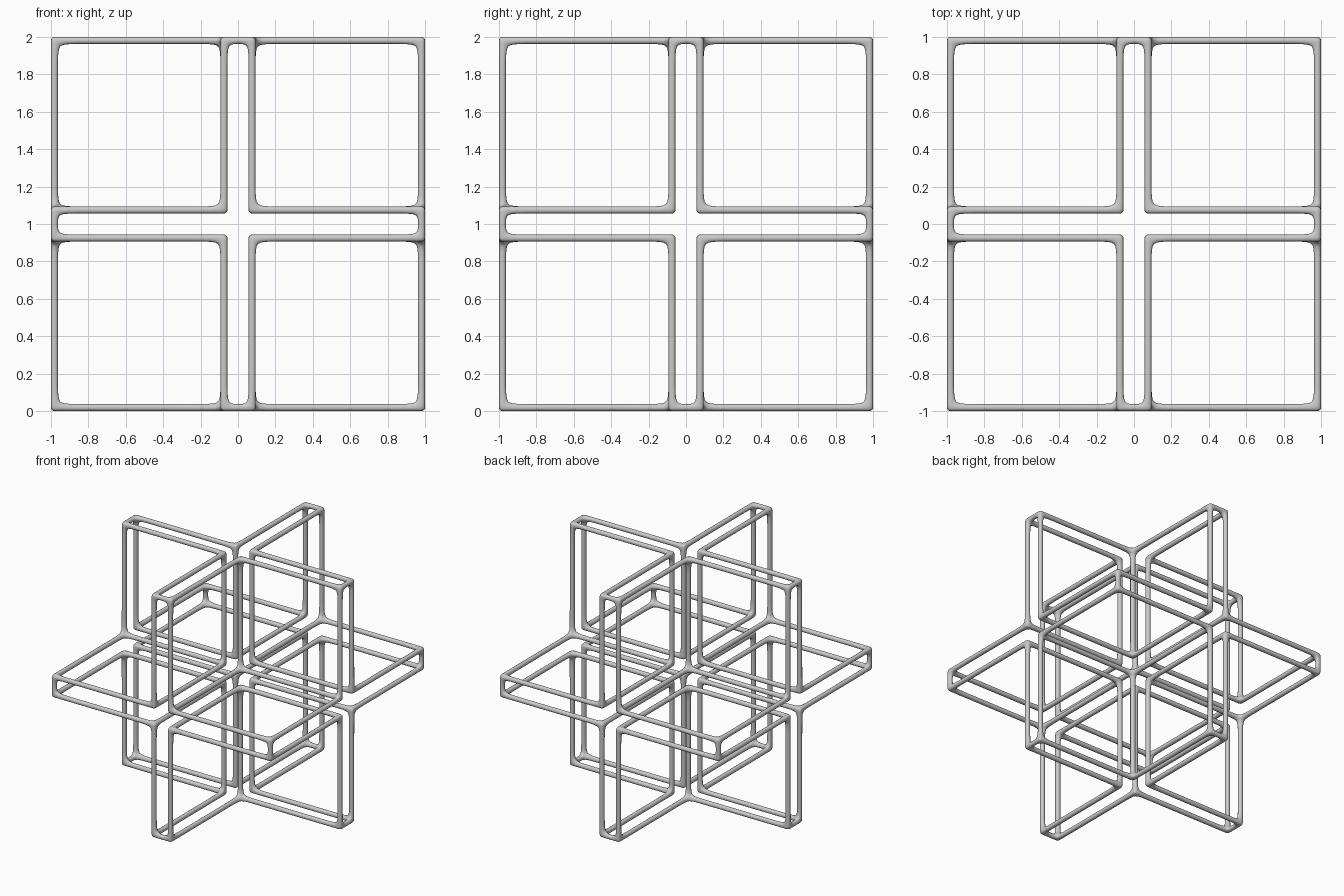
import bpy
import bmesh
from itertools import product

if "Cube" in bpy.data.objects:
    bpy.data.objects.remove(bpy.data.objects["Cube"])

# Wire frame of three crossing square plates: rods run along every plate edge
# and along the lines where the plates meet, with softly filleted joints.
A = 0.075      # half spacing of the paired rods
H = 0.0203     # half thickness of the control cage of a rod
OUT = 1.0015   # outer limit of the cage
M = 0.08       # fillet length at the joints

pos = [A - H, A + H, A + H + M, OUT - 2 * H - M, OUT - 2 * H, OUT]
grid = [-p for p in reversed(pos)] + [0.0] + pos
INNER, OUTER = 7, 11          # grid intervals holding the joints (positive side)

cells = set()


def rod(p, q):
    """Fill the cells from joint p to joint q, for all eight mirrored octants."""
    for flip in product((False, True), repeat=3):
        a = [11 - v if f else v for v, f in zip(p, flip)]
        b = [11 - v if f else v for v, f in zip(q, flip)]
        spans = [range(min(s, t), max(s, t) + 1) for s, t in zip(a, b)]
        cells.update(product(*spans))


for k in range(3):
    i, j = (k + 1) % 3, (k + 2) % 3
    core = [INNER] * 3
    tip = core[:]
    tip[k] = OUTER
    rod(core, tip)                       # rod where two plates meet
    for n in (i, j):
        corner = tip[:]
        corner[n] = OUTER
        rod(tip, corner)                 # rim rods of the plates
    corner = [OUTER] * 3
    corner[k] = INNER
    other = corner[:]
    other[k] = 11 - INNER
    rod(corner, other)                   # short bars across plate corners

# Skin of the filled cells
bm = bmesh.new()
verts = {}


def vert(key):
    if key not in verts:
        verts[key] = bm.verts.new([grid[c] for c in key])
    return verts[key]


for c in sorted(cells):
    for k in range(3):
        i, j = (k + 1) % 3, (k + 2) % 3
        for side in (0, 1):
            nb = list(c)
            nb[k] += 2 * side - 1
            if tuple(nb) in cells:
                continue
            loop = []
            for di, dj in ((0, 0), (1, 0), (1, 1), (0, 1)):
                key = list(c)
                key[k] += side
                key[i] += di
                key[j] += dj
                loop.append(vert(tuple(key)))
            bm.faces.new(loop if side else loop[::-1])

mesh = bpy.data.meshes.new("plate_lattice_frame")
bm.to_mesh(mesh)
bm.free()
mesh.polygons.foreach_set("use_smooth", [True] * len(mesh.polygons))

frame = bpy.data.objects.new("plate_lattice_frame", mesh)
frame.location.z = 1.0
bpy.context.collection.objects.link(frame)

# Round the square rods and soften the joints
sub = frame.modifiers.new("rounding", 'SUBSURF')
sub.levels = 2
sub.render_levels = 2
